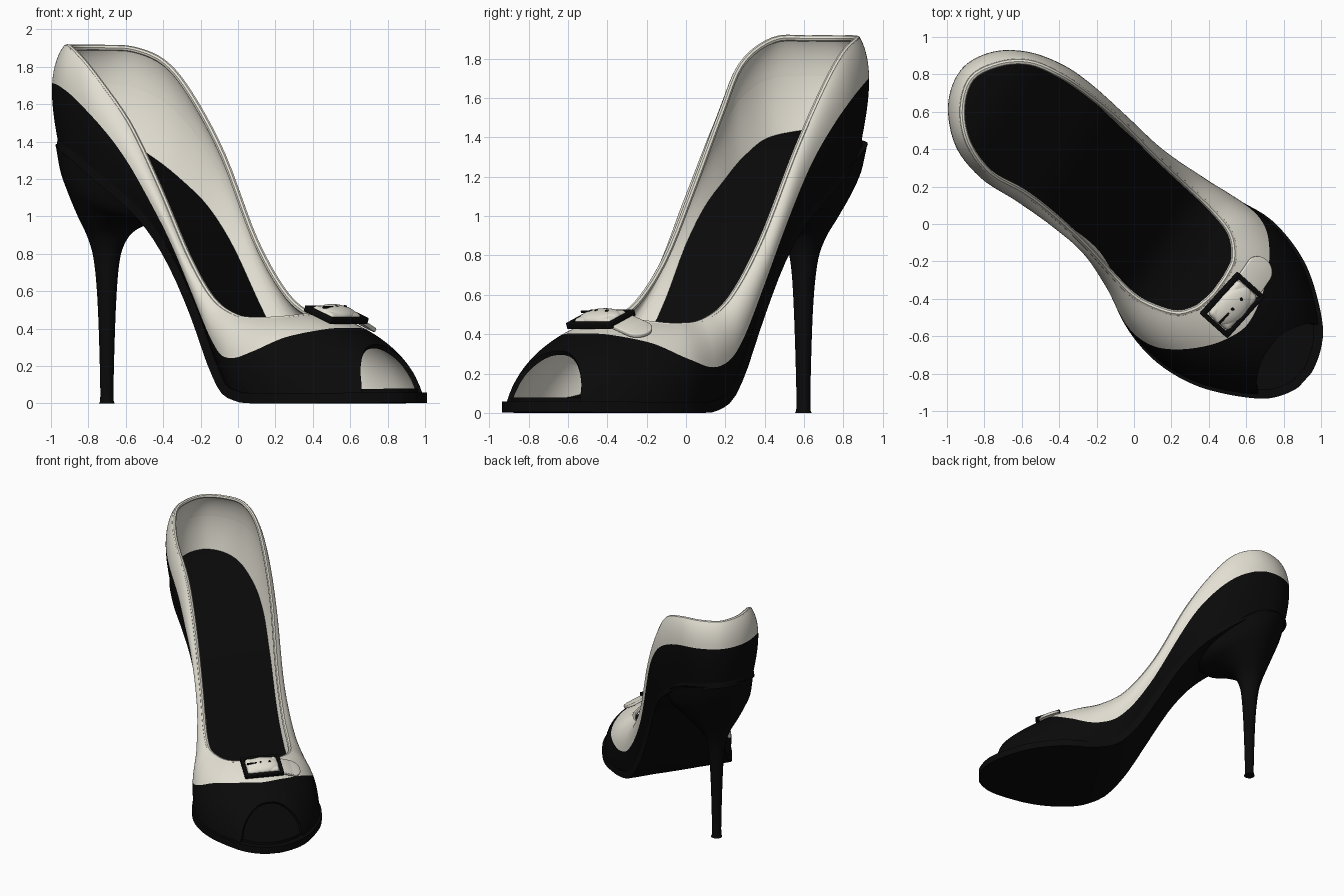
import bpy, math
from mathutils import Matrix, Vector

if "Cube" in bpy.data.objects:
    bpy.data.objects.remove(bpy.data.objects["Cube"])

ANG = math.radians(-42)          # shoe axis runs diagonally, heel back-left to toe front-right
TURN = Matrix.Rotation(ANG, 4, 'Z')


def material(name, c):
    m = bpy.data.materials.new(name)
    m.diffuse_color = (*c, 1)
    m.use_nodes = True
    m.node_tree.nodes["Principled BSDF"].inputs["Base Color"].default_value = m.diffuse_color
    return m


BLACK = material("black", (0.003, 0.003, 0.003))
CREAM = material("cream", (0.78, 0.75, 0.66))


def catmull(pts, n, closed):
    """Smooth path through tuples of any dimension."""
    m, out = len(pts), []
    get = lambda i: pts[i % m] if closed else pts[max(0, min(m - 1, i))]
    for i in range(m if closed else m - 1):
        for k in range(n):
            t = k / n
            out.append(tuple(b + .5 * t * (c - a + t * (2*a - 5*b + 4*c - d + t * (3*(b - c) + d - a)))
                             for a, b, c, d in zip(get(i-1), get(i), get(i+1), get(i+2))))
    return out if closed else out + [pts[-1]]


def table(pts, x):
    """Linear lookup in a sorted dense table."""
    if x <= pts[0][0]:
        return pts[0][1]
    for (a, fa), (b, fb) in zip(pts, pts[1:]):
        if x <= b:
            return fa + (fb - fa) * (x - a) / max(b - a, 1e-9)
    return pts[-1][1]


def finish(ob, mat=None):
    if mat:
        ob.data.materials.append(mat)
    bpy.ops.object.select_all(action='DESELECT')
    ob.select_set(True)
    bpy.context.view_layer.objects.active = ob
    bpy.ops.object.convert(target='MESH')
    bpy.ops.object.shade_smooth_by_angle(angle=math.radians(40))
    return ob


def grid(name, P, mat, closed=False, caps=False, thick=0):
    n, m = len(P), len(P[0])
    faces = [(i*m + j, i*m + j + 1, (i+1) % n*m + j + 1, (i+1) % n*m + j)
             for i in range(n if closed else n - 1) for j in range(m - 1)]
    if caps:
        faces += [tuple(i*m for i in range(n)), tuple(i*m + m - 1 for i in reversed(range(n)))]
    me = bpy.data.meshes.new(name)
    me.from_pydata([TURN @ Vector(p) for col in P for p in col], [], faces)
    ob = bpy.data.objects.new(name, me)
    bpy.context.collection.objects.link(ob)
    me.materials.append(mat)
    if thick:
        s = ob.modifiers.new("thickness", 'SOLIDIFY')
        s.thickness, s.offset = thick, -1
        if closed:                      # cream lining on the inside
            me.materials.append(CREAM)
            s.material_offset = 1
    return finish(ob)


# Stations round the shoe: outline u, v | collar edge u, v, z
STATIONS = [
    (-1.235, 0, -1.18, 0, 1.91), (-1.18, .165, -1.12, .16, 1.91), (-1.04, .285, -1.0, .28, 1.90),
    (-.85, .365, -.83, .34, 1.83), (-.65, .387, -.66, .365, 1.66), (-.40, .378, -.43, .375, 1.33),
    (-.14, .383, -.18, .36, .87), (.14, .438, .05, .355, .58), (.34, .485, .25, .35, .47),
    (.55, .517, .42, .32, .45), (.80, .465, .53, .23, .46), (1.03, .335, .565, .13, .47),
    (1.17, .20, .575, .06, .475), (1.24, 0, .58, 0, .475), (1.18, -.18, .575, -.05, .475),
    (1.03, -.31, .56, -.12, .47), (.80, -.43, .50, -.21, .46), (.56, -.478, .38, -.27, .455),
    (.34, -.445, .25, -.30, .47), (.14, -.345, .07, -.29, .56), (-.08, -.275, -.12, -.27, .78),
    (-.30, -.285, -.34, -.265, 1.16), (-.55, -.32, -.55, -.28, 1.51), (-.78, -.35, -.76, -.325, 1.77),
    (-.99, -.32, -.96, -.28, 1.90), (-1.17, -.18, -1.11, -.16, 1.91)]
SUB = 10
ring = catmull(STATIONS, SUB, True)
SOLE = catmull([(-1.25, 1.385), (-1.0, 1.33), (-.84, 1.24), (-.65, 1.11), (-.5, 1.0), (-.38, .88),
                (-.26, .72), (-.11, .47), (.02, .26), (.1, .15), (.2, .055), (.32, .015),
                (.5, 0), (1.3, .005)], 8, False)
SEAM = catmull([(-1.3, .5), (-.6, .5), (-.3, .38), (.1, .34), (.34, .37), (.55, .48),
                (.8, .65), (1.1, .73), (1.3, .75)], 6, False)


def sole_z(u, v):
    return max(0, table(SOLE, u + .14 * v))


def wall(i, t):
    """Point on the upper, t = 0 at the sole and 1 at the collar edge."""
    bu, bv, tu, tv, tz = ring[i]
    p, q = ring[i - 1], ring[(i + 1) % len(ring)]
    nrm = Vector((p[1] - q[1], q[0] - p[0])).normalized()
    a = .45 * t + .55 * (1 - math.cos(t * math.pi / 2))
    b = .45 * t + .55 * math.sin(t * math.pi / 2)
    toe = max(0, min(1, (bu - .4) / .5))
    off = (.017 * toe - .03) * (1 - t) + .04 * math.sin(math.pi * t) * (1 - .4 * toe)
    z0 = sole_z(bu, bv) + .02
    return (bu + (tu - bu) * a + nrm.x * off, bv + (tv - bv) * a + nrm.y * off, z0 + (tz - z0) * b)


def toe_open(i):
    """Lower limit of the upper, raised round the open toe."""
    u, v = ring[i][:2]
    r = abs(v - .015) / .255
    return .53 * (1 - r ** 2.3) ** .42 if u > .9 and r < 1 else 0


def strip(name, lo, hi, rows, mat):
    P = []
    for i in range(len(ring)):
        a, b = lo(i), hi(i)
        P.append([wall(i, a + (b - a) * j / rows) for j in range(rows + 1)])
    return grid(name, P, mat, closed=True, thick=.025)


# Upper: black body and cream collar
seam = lambda i: table(SEAM, ring[i][0])
strip("upper_body", toe_open, seam, 12, BLACK)
strip("collar", seam, lambda i: 1, 8, CREAM)


# Rolled collar edge
def tube(name, pts, radius, mat, cyclic):
    cu = bpy.data.curves.new(name, 'CURVE')
    cu.dimensions, cu.bevel_depth, cu.bevel_resolution = '3D', radius, 2
    sp = cu.splines.new('POLY')
    sp.points.add(len(pts) - 1)
    for p, c in zip(sp.points, pts):
        p.co = (*(TURN @ Vector(c)), 1)
    sp.use_cyclic_u = cyclic
    ob = bpy.data.objects.new(name, cu)
    bpy.context.collection.objects.link(ob)
    return finish(ob, mat)


edge = []
for i in range(0, len(ring), 2):
    p, q = wall(i - 1, 1), wall((i + 1) % len(ring), 1)
    n = Vector((p[1] - q[1], q[0] - p[0])).normalized()
    c = wall(i, 1)
    edge.append((c[0] - n.x * .014, c[1] - n.y * .014, c[2] - .008))
tube("collar_rim", edge, .016, CREAM, True)

# Sole and insole
half = 13 * SUB
left = [p[:2] for p in ring[:half + 1]]
right = [p[:2] for p in ring[half:] + ring[:1]][::-1]


def bed(name, heel_inset, toe_inset, lift, thick):
    P = []
    for i in range(71):
        s = -.9995 * math.cos(math.pi * i / 70)
        inset = heel_inset + (toe_inset - heel_inset) * max(0, min(1, s + .3))
        a, b = table(left, 1.235 * s), table(right, 1.235 * s)
        c, h, u = (a + b) / 2, (a - b) / 2 * (1 - inset / .42), (1.238 - inset) * s
        vs = [c + h * (1 - j / 5) for j in range(11)]
        P.append([(u, v, sole_z(u, v) + lift) for v in vs])
    return grid(name, P, BLACK, thick=thick)


bed("sole", .03, 0, .055, .055)
bed("insole", .05, .045, .075, .03)

# Stiletto heel: u back, u front, half width, z back, z front, v centre
HEEL = [(-.962, -.878, .042, 0, 0, -.026), (-.955, -.885, .035, .07, .07, -.026),
        (-.968, -.872, .046, .5, .5, -.026), (-.99, -.855, .064, .75, .75, -.024),
        (-1.02, -.83, .10, .88, .86, -.02), (-1.07, -.79, .17, 1.02, .92, -.012),
        (-1.12, -.68, .24, 1.15, .96, -.002), (-1.17, -.54, .295, 1.28, .98, .005),
        (-1.205, -.42, .325, 1.42, 1.1, .01)]
levels = catmull(HEEL, 5, False)
P = []
for k in range(48):
    ang = -2 * math.pi * k / 48
    col = []
    for n, (ub, uf, hw, zb, zf, vc) in enumerate(levels):
        e = 2 / (2 + .3 * n / len(levels))
        cu, sv = [math.copysign(abs(w) ** e, w) for w in (math.cos(ang), math.sin(ang))]
        u, v = (ub + uf) / 2 + (uf - ub) / 2 * cu, vc + hw * sv
        col.append((u, v, min(zb + (zf - zb) * (u - ub) / (uf - ub), sole_z(u, v) + .015)))
    P.append(col)
grid("heel", P, BLACK, closed=True, caps=True)

# Buckle with strap, laid on the tilted front of the throat
SEAT = TURN @ Matrix.Translation((.68, .03, .475)) @ Matrix.Rotation(.35, 4, 'Y')


def piece(name, loc, size, mat, rot=None, kind="box", bevel=.006):
    if kind == "disc":
        bpy.ops.mesh.primitive_cylinder_add(vertices=32, radius=.5, depth=1)
    elif kind == "dome":
        bpy.ops.mesh.primitive_uv_sphere_add(segments=32, ring_count=16, radius=.5)
    else:
        bpy.ops.mesh.primitive_cube_add(size=1)
    ob = bpy.context.object
    ob.name = name
    ob.data.transform(Matrix.Diagonal((*size, 1)))
    ob.matrix_world = SEAT @ Matrix.Translation(loc) @ (rot or Matrix())
    if kind != "dome":
        b = ob.modifiers.new("bevel", 'BEVEL')
        b.width, b.segments = bevel, 3
    return finish(ob, mat)


for s in (-1, 1):
    piece("buckle_bar", (s * .09, 0, 0), (.026, .30, .035), BLACK)
    piece("buckle_side", (0, s * .138, 0), (.2, .026, .035), BLACK)
    piece("strap_hole", (0, s * .035 + .02, .045), (.018, .018, .012), BLACK, kind="disc", bevel=.001)
piece("buckle_pad", (0, 0, .005), (.155, .245, .05), CREAM, bevel=.024)
piece("buckle_pad_dome", (0, 0, .015), (.16, .25, .07), CREAM, kind="dome")
piece("buckle_prong", (0, -.08, .042), (.012, .08, .012), BLACK, bevel=.003)
tilt = Matrix.Rotation(-.38, 4, 'X')
piece("strap", (0, .175, -.028), (.16, .13, .022), CREAM, tilt)
piece("strap_end", (0, .235, -.052), (.16, .14, .022), CREAM, tilt, "disc")
